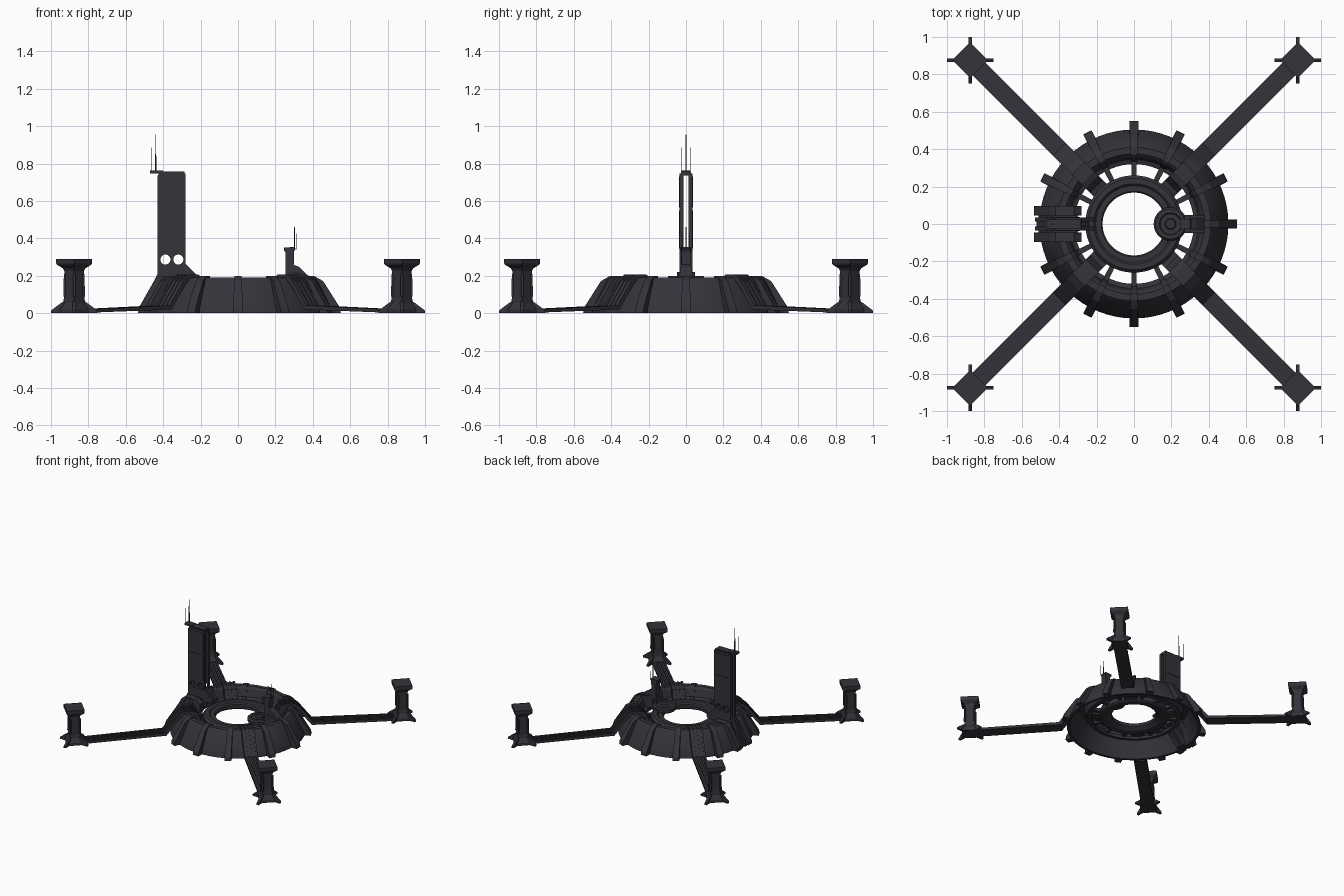
import bpy, bmesh
from math import radians, cos, sin, pi
from mathutils import Matrix, Vector

dark = bpy.data.materials.new("dark_metal")
dark.diffuse_color = (0.033, 0.033, 0.042, 1)


def finish(name, bm, smooth=False):
    bmesh.ops.recalc_face_normals(bm, faces=bm.faces)
    me = bpy.data.meshes.new(name)
    bm.to_mesh(me)
    bm.free()
    ob = bpy.data.objects.new(name, me)
    bpy.context.collection.objects.link(ob)
    me.materials.append(dark)
    if smooth:
        bpy.ops.object.select_all(action='DESELECT')
        ob.select_set(True)
        bpy.context.view_layer.objects.active = ob
        bpy.ops.object.shade_smooth_by_angle(angle=radians(25))
    return ob


def slab(bm, pts, angle=0, width=0.05, off=0):
    """Extrude a (radius, z[, width]) outline sideways, then turn it round z."""
    rot = Matrix.Rotation(radians(angle), 3, 'Z')
    sides = []
    for s in (-1, 1):
        sides.append([bm.verts.new(rot @ Vector((p[0], off + s * (p[2] if len(p) > 2 else width) / 2, p[1])))
                      for p in pts])
    a, b = sides
    n = len(pts)
    bm.faces.new(a)
    bm.faces.new(b[::-1])
    for i in range(n):
        j = (i + 1) % n
        bm.faces.new((a[i], b[i], b[j], a[j]))


def lathe(name, pts, n=64, center=(0, 0)):
    """Closed (radius, z) outline turned round a vertical axis."""
    bm = bmesh.new()
    rows = [[bm.verts.new((center[0] + r * cos(2 * pi * k / n), center[1] + r * sin(2 * pi * k / n), z))
             for r, z in pts] for k in range(n)]
    m = len(pts)
    for k in range(n):
        a, b = rows[k], rows[(k + 1) % n]
        for i in range(m):
            j = (i + 1) % m
            bm.faces.new((a[i], b[i], b[j], a[j]))
    return finish(name, bm, True)


def box(bm, x0, x1, y0, y1, z0, z1):
    m = Matrix.Translation(((x0 + x1) / 2, (y0 + y1) / 2, (z0 + z1) / 2)) @ \
        Matrix.Diagonal((x1 - x0, y1 - y0, z1 - z0, 1))
    bmesh.ops.create_cube(bm, size=1, matrix=m)


def rod(bm, x, y, z0, z1, r=0.002):
    bmesh.ops.create_cone(bm, cap_ends=True, segments=8, radius1=r, radius2=r * 0.7, depth=z1 - z0,
                          matrix=Matrix.Translation((x, y, (z0 + z1) / 2)))


# Outer sloped ring (hollow underneath) and inner ring
lathe("outer_ring", [(0.505, 0), (0.50, 0.025), (0.425, 0.175), (0.41, 0.19), (0.375, 0.19), (0.36, 0.175),
                     (0.345, 0.115), (0.32, 0.105), (0.32, 0.08), (0.355, 0.085), (0.375, 0.16),
                     (0.41, 0.16), (0.485, 0)])
lathe("inner_ring", [(0.26, 0.085), (0.26, 0.125), (0.245, 0.14), (0.215, 0.14), (0.205, 0.13), (0.175, 0.13),
                     (0.168, 0.122), (0.168, 0.10), (0.20, 0.08), (0.245, 0.075)])

# Ribs over the outer ring, each continuing inward as a spoke
rib = [(0.55, 0, .05), (0.545, 0.03, .05), (0.455, 0.172, .042), (0.405, 0.2, .038), (0.37, 0.2, .036),
       (0.355, 0.185, .034), (0.335, 0.12, .03), (0.25, 0.12, .026), (0.25, 0.095, .026), (0.35, 0.095, .03),
       (0.38, 0.165, .036), (0.41, 0.165, .038), (0.49, 0, .05)]
bm = bmesh.new()
for q in range(4):
    for a in (0, 27, 63):
        if q * 90 + a != 180:
            slab(bm, rib, q * 90 + a)
finish("ribs", bm)

# Four ribbed conduit arms running down to the pylons
for q in range(4):
    bm = bmesh.new()
    for k in range(7):
        h = 0.006 if k % 2 == 0 else 0
        slab(bm, [(0.25, 0.115), (0.285, 0.12 + h), (0.315, 0.185 + h), (0.35, 0.2 + h), (0.42, 0.2 + h),
                  (0.46, 0.17 + h), (0.565, 0.036 + h), (1.20, 0.014 + h), (1.20, 0.002), (0.55, 0.02),
                  (0.445, 0.155), (0.41, 0.178), (0.36, 0.178), (0.32, 0.1), (0.25, 0.09)],
             45 + q * 90, 0.014, (k - 3) * 0.014)
    finish("conduit_arm_%d" % (q + 1), bm)

# Pylons: stacked four-sided sections with a foot at every corner
section = [(0.085, 0.0), (0.085, 0.022), (0.06, 0.055), (0.055, 0.08), (0.052, 0.225), (0.06, 0.24),
           (0.09, 0.258), (0.096, 0.265), (0.096, 0.29)]
foot = [(0.124, 0), (0.124, 0.014), (0.09, 0.04), (0.06, 0.062), (0.04, 0.062), (0.04, 0)]
for i, (sx, sy) in enumerate([(1, 1), (-1, 1), (-1, -1), (1, -1)]):
    bm = bmesh.new()
    rows = [[bm.verts.new((r * cos(k * pi / 2), r * sin(k * pi / 2), z)) for k in range(4)] for r, z in section]
    for a, b in zip(rows, rows[1:]):
        for k in range(4):
            j = (k + 1) % 4
            bm.faces.new((a[k], a[j], b[j], b[k]))
    bm.faces.new(rows[0])
    bm.faces.new(rows[-1])
    for k in range(4):
        slab(bm, foot, k * 90, 0.018)
        slab(bm, [(0.058, 0.09), (0.055, 0.21), (0.04, 0.21), (0.04, 0.09)], k * 90, 0.014)
    ob = finish("pylon_%d" % (i + 1), bm)
    ob.location = (sx * 0.876, sy * 0.876, 0)

# Tall tower: two upright slabs with a slit between and two round holes
bm = bmesh.new()
for s in (-1, 1):
    slab(bm, [(-0.53, 0), (-0.50, 0.07), (-0.43, 0.21), (-0.43, 0.735), (-0.42, 0.748), (-0.28, 0.748),
              (-0.28, 0.265), (-0.21, 0.195), (-0.21, 0.18), (-0.30, 0.16), (-0.36, 0.10), (-0.45, 0)],
         0, 0.021, s * 0.0235)
tower = finish("tower_slabs", bm)
bm = bmesh.new()
for x in (-0.388, -0.319):
    bmesh.ops.create_cone(bm, cap_ends=True, segments=24, radius1=0.027, radius2=0.027, depth=0.3,
                          matrix=Matrix.Translation((x, 0, 0.287)) @ Matrix.Rotation(pi / 2, 4, 'X'))
cutter = finish("hole_cutter", bm)
cutter.hide_render = True
mod = tower.modifiers.new("holes", 'BOOLEAN')
mod.operation = 'DIFFERENCE'
mod.solver = 'EXACT'
mod.object = cutter
bpy.context.view_layer.objects.active = tower
bpy.ops.object.modifier_apply(modifier="holes")
bpy.data.objects.remove(cutter)

# Tower panels, cap and infill
bm = bmesh.new()
for s in (-1, 1):
    for z0, z1 in ((0.565, 0.73), (0.345, 0.55)):
        y = sorted((s * 0.030, s * 0.0375))
        box(bm, -0.42, -0.29, y[0], y[1], z0, z1)
box(bm, -0.425, -0.285, -0.028, 0.028, 0.735, 0.757)
slab(bm, [(-0.52, 0), (-0.43, 0.2), (-0.43, 0.23), (-0.28, 0.23), (-0.24, 0.18), (-0.34, 0.10), (-0.45, 0)], 0, 0.03)
finish("tower_panels", bm)

# Tower buttresses on the ring
bm = bmesh.new()
for s in (-1, 1):
    slab(bm, [(0.535, 0, .05), (0.53, 0.03, .05), (0.445, 0.18, .05), (0.42, 0.2, .05), (0.32, 0.2, .05),
              (0.28, 0.17, .05), (0.28, 0.10, .05), (0.35, 0.09, .05), (0.40, 0.15, .05), (0.48, 0, .05)],
         180, 0.05, s * 0.07)
    slab(bm, [(0.51, 0.025), (0.43, 0.19), (0.30, 0.19), (0.30, 0.12), (0.38, 0.12)], 180, 0.03, s * 0.04)
finish("tower_buttresses", bm)

# Tower platform and antennas
bm = bmesh.new()
box(bm, -0.47, -0.40, -0.025, 0.025, 0.748, 0.762)
rod(bm, -0.44, 0, 0.755, 0.85, 0.004)
rod(bm, -0.44, 0, 0.84, 0.955)
for y in (-0.022, 0.022):
    rod(bm, -0.464, y, 0.755, 0.885)
finish("tower_antennas", bm)

# Round landing pad on the inner ring
lathe("landing_pad", [(0.001, 0.12), (0.08, 0.12), (0.09, 0.135), (0.09, 0.155), (0.08, 0.165), (0.06, 0.165),
                      (0.055, 0.158), (0.03, 0.158), (0.025, 0.168), (0.001, 0.168)], 32, (0.195, 0))

# Small control tower and its antennas
bm = bmesh.new()
slab(bm, [(0.25, 0.12, .06), (0.255, 0.24, .05), (0.255, 0.325, .05), (0.245, 0.335, .06), (0.245, 0.35, .06),
          (0.30, 0.355, .05), (0.308, 0.345, .05), (0.30, 0.33, .046), (0.298, 0.26, .05), (0.33, 0.245, .06),
          (0.375, 0.2, .07), (0.375, 0.15, .07), (0.33, 0.12, .06)])
for s in (-1, 1):
    slab(bm, [(0.27, 0.12), (0.27, 0.2), (0.30, 0.22), (0.38, 0.2), (0.38, 0.16), (0.33, 0.12)], 0, 0.02, s * 0.038)
rod(bm, 0.302, 0, 0.35, 0.46)
for y in (-0.018, 0.018):
    rod(bm, 0.311, y, 0.34, 0.425, 0.0015)
finish("control_tower", bm)
